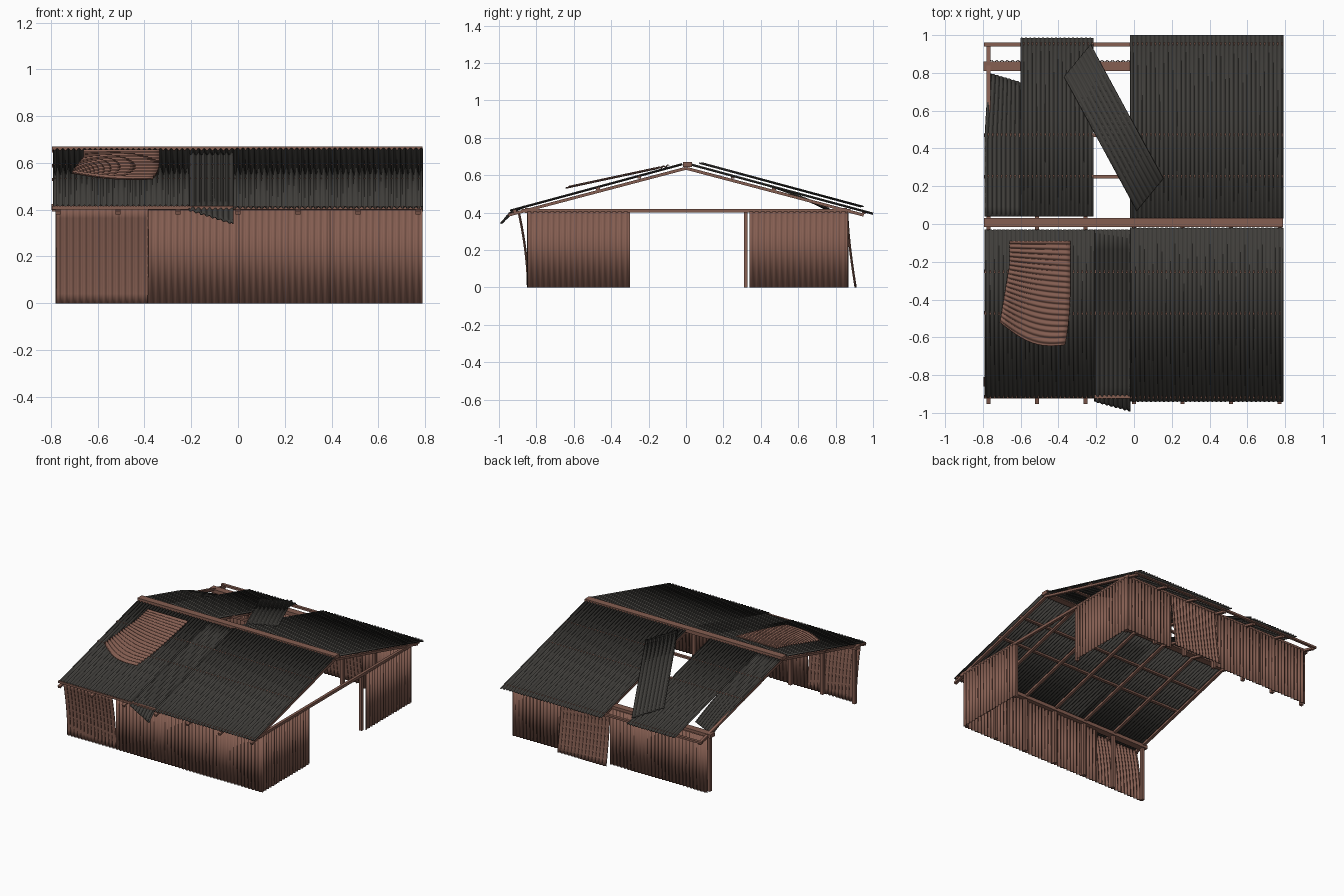
import bpy, bmesh, math
from mathutils import Vector

if "Cube" in bpy.data.objects:
    bpy.data.objects.remove(bpy.data.objects["Cube"])


def material(name, rgb):
    m = bpy.data.materials.new(name)
    m.diffuse_color = (*rgb, 1)
    m.use_nodes = True
    m.node_tree.nodes["Principled BSDF"].inputs["Base Color"].default_value = m.diffuse_color
    return m


DARK = material("charcoal roofing", (0.052, 0.049, 0.044))
RUST = material("rusty brown", (0.235, 0.112, 0.083))


def roof_z(y):
    return 0.664 - 0.27 * abs(y)


def lerp(a, b, t):
    return a + (b - a) * t


def add_object(name, bm, mat):
    me = bpy.data.meshes.new(name)
    bm.to_mesh(me)
    bm.free()
    me.materials.append(mat)
    ob = bpy.data.objects.new(name, me)
    bpy.context.collection.objects.link(ob)
    return ob


def sheet(name, mat, point, width, rows=1, pitch=0.023, amp=0.005, thick=0.004):
    """Corrugated sheet: point(u, v) is its mid surface, ripples run across u."""
    bm = bmesh.new()
    waves = max(1, round(width / pitch))
    cols = waves * 6
    e = 0.002
    grid = []
    for i in range(cols + 1):
        u = i / cols
        line = []
        for j in range(rows + 1):
            v = j / rows
            u0, u1 = max(u - e, 0), min(u + e, 1)
            v0, v1 = max(v - e, 0), min(v + e, 1)
            du = Vector(point(u1, v)) - Vector(point(u0, v))
            dv = Vector(point(u, v1)) - Vector(point(u, v0))
            n = du.cross(dv).normalized()
            p = Vector(point(u, v)) + n * amp * math.sin(2 * math.pi * waves * u)
            line.append(bm.verts.new(p))
        grid.append(line)
    for i in range(cols):
        for j in range(rows):
            bm.faces.new((grid[i][j], grid[i + 1][j], grid[i + 1][j + 1], grid[i][j + 1]))
    ob = add_object(name, bm, mat)
    mod = ob.modifiers.new("thickness", "SOLIDIFY")
    mod.thickness = thick
    mod.offset = 0
    bpy.ops.object.select_all(action='DESELECT')
    ob.select_set(True)
    bpy.context.view_layer.objects.active = ob
    bpy.ops.object.shade_smooth_by_angle(angle=math.radians(50))
    return ob


def beam(name, a, b, w, h):
    """Rectangular timber between two points."""
    a, b = Vector(a), Vector(b)
    d = (b - a).normalized()
    up = Vector((0, 0, 1)) if abs(d.z) < 0.9 else Vector((0, 1, 0))
    side = d.cross(up).normalized() * w / 2
    up = side.cross(d).normalized() * h / 2
    bm = bmesh.new()
    ends = [[bm.verts.new(p + side * s + up * t) for s, t in ((-1, -1), (1, -1), (1, 1), (-1, 1))]
            for p in (a, b)]
    bm.faces.new(ends[0][::-1])
    bm.faces.new(ends[1])
    for i in range(4):
        k = (i + 1) % 4
        bm.faces.new((ends[0][i], ends[0][k], ends[1][k], ends[1][i]))
    bmesh.ops.recalc_face_normals(bm, faces=bm.faces)
    return add_object(name, bm, RUST)


# Timber frame
beam("ridge_beam", (-0.795, 0.008, 0.657), (0.79, 0.008, 0.657), 0.05, 0.026)
beam("gable_tie_beam", (0.775, -0.88, 0.41), (0.775, 0.88, 0.41), 0.02, 0.02)
for s, side in ((-1, "front"), (1, "back")):
    for i in range(7):
        x = -0.77 + i * 0.2567
        beam(f"{side}_rafter", (x, 0, roof_z(0) - 0.027), (x, s * 0.95, roof_z(0.95) - 0.021), 0.02, 0.016)
        beam(f"{side}_post", (x, s * 0.83, 0), (x, s * 0.83, 0.41), 0.022, 0.022)
    for y in (0.25, 0.47, 0.95 if s > 0 else 0.915):
        z = roof_z(y) - 0.008
        beam(f"{side}_purlin", (-0.795, s * y, z), (0.785, s * y, z), 0.02, 0.014)
    beam(f"{side}_wall_plate", (-0.798, s * 0.835, 0.411), (0.785, s * 0.835, 0.411), 0.05, 0.026)
    beam(f"{side}_door_post", (0.765, s * 0.32, 0), (0.765, s * 0.32, 0.405), 0.02, 0.02)


# Flat roof slopes: x range and y range
def roof(name, x0, x1, y0, y1):
    sheet(name, DARK, lambda u, v: (lerp(x0, x1, u), lerp(y0, y1, v), roof_z(lerp(y0, y1, v))), x1 - x0)


roof("front_roof_right", -0.02, 0.79, -0.02, -0.94)
roof("front_roof_left", -0.79, -0.21, -0.03, -0.92)
roof("back_roof_right", -0.02, 0.79, 0.03, 1.0)
roof("back_roof_middle", -0.6, -0.215, 0.04, 0.985)


# Front sheet curled down at the eave
def curled(u, v):
    x = lerp(-0.21, -0.02, u)
    t = max(0, (v - 0.5) * 2)
    if t <= 0:
        y = lerp(-0.03, -0.85, v * 2)
        return (x, y, roof_z(y))
    return (x, -0.85 - (0.09 + 0.05 * u) * t, roof_z(0.85) - 0.025 * t - (0.01 + 0.06 * u) * t ** 2)


sheet("front_roof_curled_sheet", DARK, curled, 0.19, 16)


# Back sheet sagging into the building
def sagging(u, v):
    y = lerp(0.04, lerp(0.80, 0.75, u), v)
    t = max(0, (v - 0.55) / 0.45)
    return (lerp(-0.79 + 0.02 * t, -0.6, u), y, roof_z(y) - lerp(0.055, 0.035, u) * t ** 1.6)


sheet("back_roof_sagging_sheet", DARK, sagging, 0.19, 14)


# Loose sheet lying diagonally over the gap
def loose(u, v):
    x = -0.37 + 0.14 * u + 0.385 * v
    y = 0.78 + 0.17 * u - 0.71 * v
    return (x, y, roof_z(y) + 0.022)


sheet("loose_roof_sheet", DARK, loose, 0.2, 2, 0.025)


# Rusty warped patch on the front slope
def patch(u, v):
    left = -0.66 - 0.05 * max(0, (u - 0.3) / 0.7)
    right = -0.335 - 0.03 * u ** 4
    y = -0.09 - lerp(0.43, 0.55, v) * u - 0.05 * math.sin(math.pi * v) * u ** 2
    return (lerp(left, right, v), y, 0.671 - 0.214 * abs(y))


sheet("rusty_roof_patch", RUST, patch, 0.56, 12, 0.03)


# Long walls, four panels each; one panel on each side is bent outwards
def wall(name, x0, x1, y, top=0.0, bottom=0.0):
    def point(u, v):
        return (lerp(x0, x1, u), y + top * v ** 1.8 + bottom * (1 - v) ** 1.5, 0.405 * v)
    sheet(name, RUST, point, x1 - x0, 10 if top or bottom else 1, 0.027)


for i in range(4):
    x0 = -0.775 + i * 0.39
    wall("front_wall_panel", x0, x0 + 0.39, -0.845, top=-0.05 if i == 0 else 0)
    wall("back_wall_panel", x0, x0 + 0.39, 0.862, bottom=0.045 if i == 2 else 0)

# Right end walls either side of the opening
for y0, y1, name in ((-0.845, -0.30, "front_end_wall"), (0.34, 0.865, "back_end_wall")):
    sheet(name, RUST, lambda u, v: (0.784, lerp(y0, y1, u), 0.405 * v), y1 - y0, 1, 0.03)
